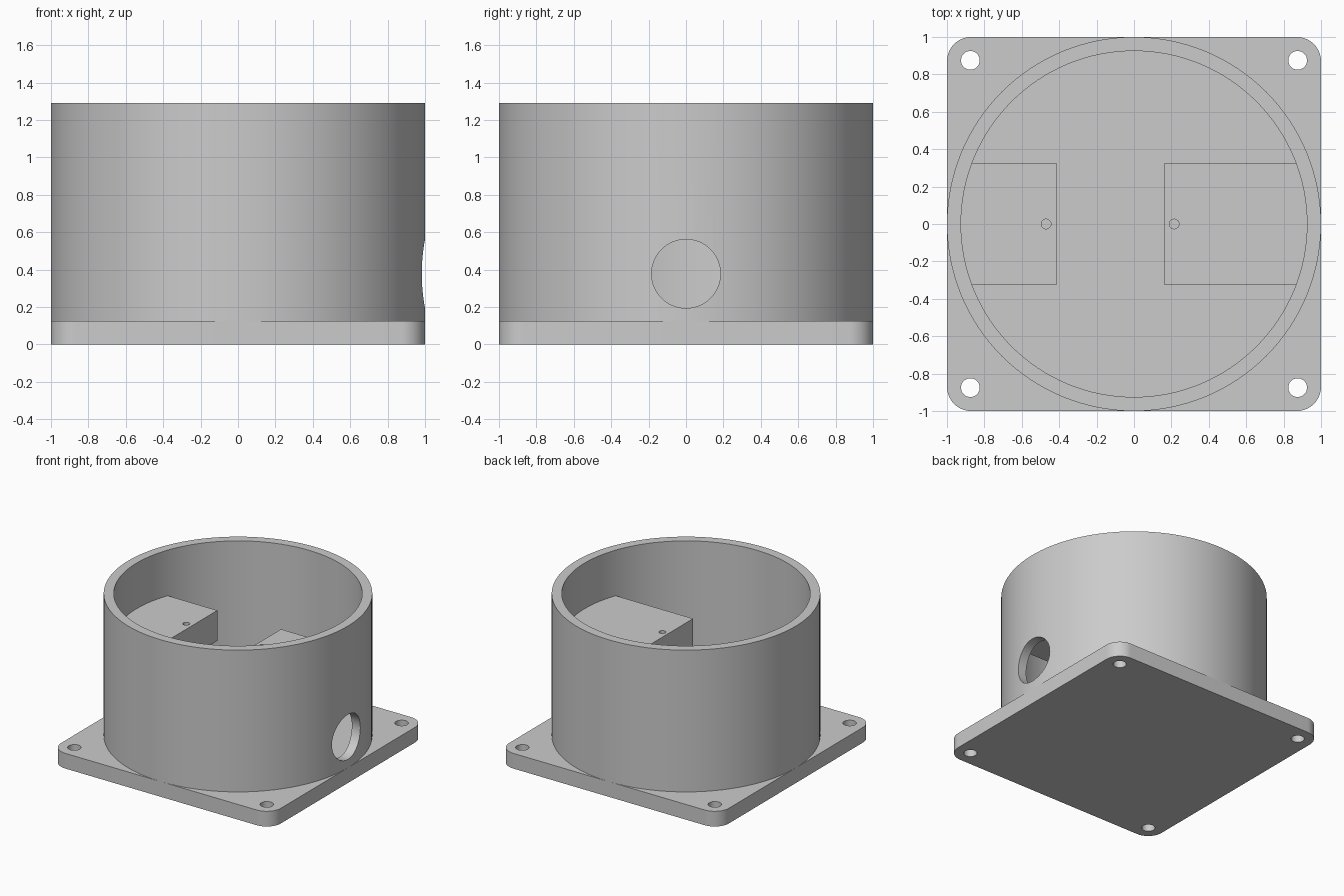
import bpy, bmesh, math
from mathutils import Matrix, Vector

cube = bpy.data.objects.get("Cube")
if cube:
    bpy.data.objects.remove(cube, do_unlink=True)

grey = bpy.data.materials.new("plain grey")
grey.use_nodes = True
COLOUR = (0.6, 0.6, 0.6, 1)
grey.diffuse_color = COLOUR
grey.node_tree.nodes["Principled BSDF"].inputs["Base Color"].default_value = COLOUR

PLATE_TOP, RIM = 0.125, 1.29
OUTER, INNER = 1.0, 0.925


def make(name, bm):
    bmesh.ops.recalc_face_normals(bm, faces=bm.faces[:])
    mesh = bpy.data.meshes.new(name)
    bm.to_mesh(mesh)
    bm.free()
    mesh.materials.append(grey)
    obj = bpy.data.objects.new(name, mesh)
    bpy.context.collection.objects.link(obj)
    return obj


def prism(name, points, z0, z1):
    """Extrude a flat outline from z0 up to z1."""
    bm = bmesh.new()
    face = bm.faces.new([bm.verts.new((x, y, z0)) for x, y in points])
    up = bmesh.ops.extrude_face_region(bm, geom=[face])["geom"]
    bmesh.ops.translate(bm, vec=(0, 0, z1 - z0),
                        verts=[v for v in up if isinstance(v, bmesh.types.BMVert)])
    return make(name, bm)


def arc(cx, cy, r, start, end, steps):
    angles = [start + (end - start) * i / steps for i in range(steps + 1)]
    return [(cx + r * math.cos(a), cy + r * math.sin(a)) for a in angles]


def drill(obj, centre, radius, depth, axis="Z", segments=32):
    """Cut a round hole along an axis and drop the cutter."""
    bm = bmesh.new()
    bmesh.ops.create_cone(bm, cap_ends=True, segments=segments,
                          radius1=radius, radius2=radius, depth=depth)
    turn = Matrix.Rotation(math.pi / 2, 4, "Y") if axis == "X" else Matrix()
    bm.transform(Matrix.Translation(Vector(centre)) @ turn)
    cutter = make("hole_cutter", bm)
    cutter.hide_render = True
    mod = obj.modifiers.new("hole", "BOOLEAN")
    mod.operation, mod.solver, mod.object = "DIFFERENCE", "EXACT", cutter
    select(obj)
    bpy.ops.object.modifier_apply(modifier=mod.name)
    bpy.data.objects.remove(cutter, do_unlink=True)


def select(obj):
    bpy.ops.object.select_all(action="DESELECT")
    obj.select_set(True)
    bpy.context.view_layer.objects.active = obj


def smooth(obj):
    select(obj)
    bpy.ops.object.shade_smooth_by_angle(angle=math.radians(30))


# Base plate with rounded corners and four screw holes
corner, mid = 0.13, 1 - 0.13
outline = []
for i, (sx, sy) in enumerate([(1, 1), (-1, 1), (-1, -1), (1, -1)]):
    a = i * math.pi / 2
    outline += arc(sx * mid, sy * mid, corner, a, a + math.pi / 2, 10)
plate = prism("base_plate", outline, 0, PLATE_TOP)
for sx in (-1, 1):
    for sy in (-1, 1):
        drill(plate, (sx * 0.875, sy * 0.875, 0.06), 0.05, 0.4)
smooth(plate)

# Round wall, a ring profile spun about z
bm = bmesh.new()
profile = [(INNER, PLATE_TOP), (OUTER, PLATE_TOP), (OUTER, RIM), (INNER, RIM)]
verts = [bm.verts.new((r, 0, z)) for r, z in profile]
edges = [bm.edges.new((verts[i], verts[(i + 1) % 4])) for i in range(4)]
bmesh.ops.spin(bm, geom=verts + edges, cent=(0, 0, 0), axis=(0, 0, 1),
               angle=2 * math.pi, steps=128)
bmesh.ops.remove_doubles(bm, verts=bm.verts[:], dist=0.0001)
wall = make("round_wall", bm)
drill(wall, (1, 0, 0.378), 0.184, 0.5, "X", 64)
smooth(wall)

# Two inner shelves reaching into the wall, each with a pilot hole
half_width, reach = 0.325, 0.95
spread = math.asin(half_width / reach)
for name, side, edge, hole in (("left_shelf", 1, 0.163, 0.215),
                               ("right_shelf", -1, 0.415, 0.47)):
    points = [(edge, -half_width)] + arc(0, 0, reach, -spread, spread, 16)
    points.append((edge, half_width))
    shelf = prism(name, [(side * x, y) for x, y in points], 0.665, 0.915)
    drill(shelf, (side * hole, 0, 0.79), 0.026, 0.6, "Z", 24)
    smooth(shelf)
